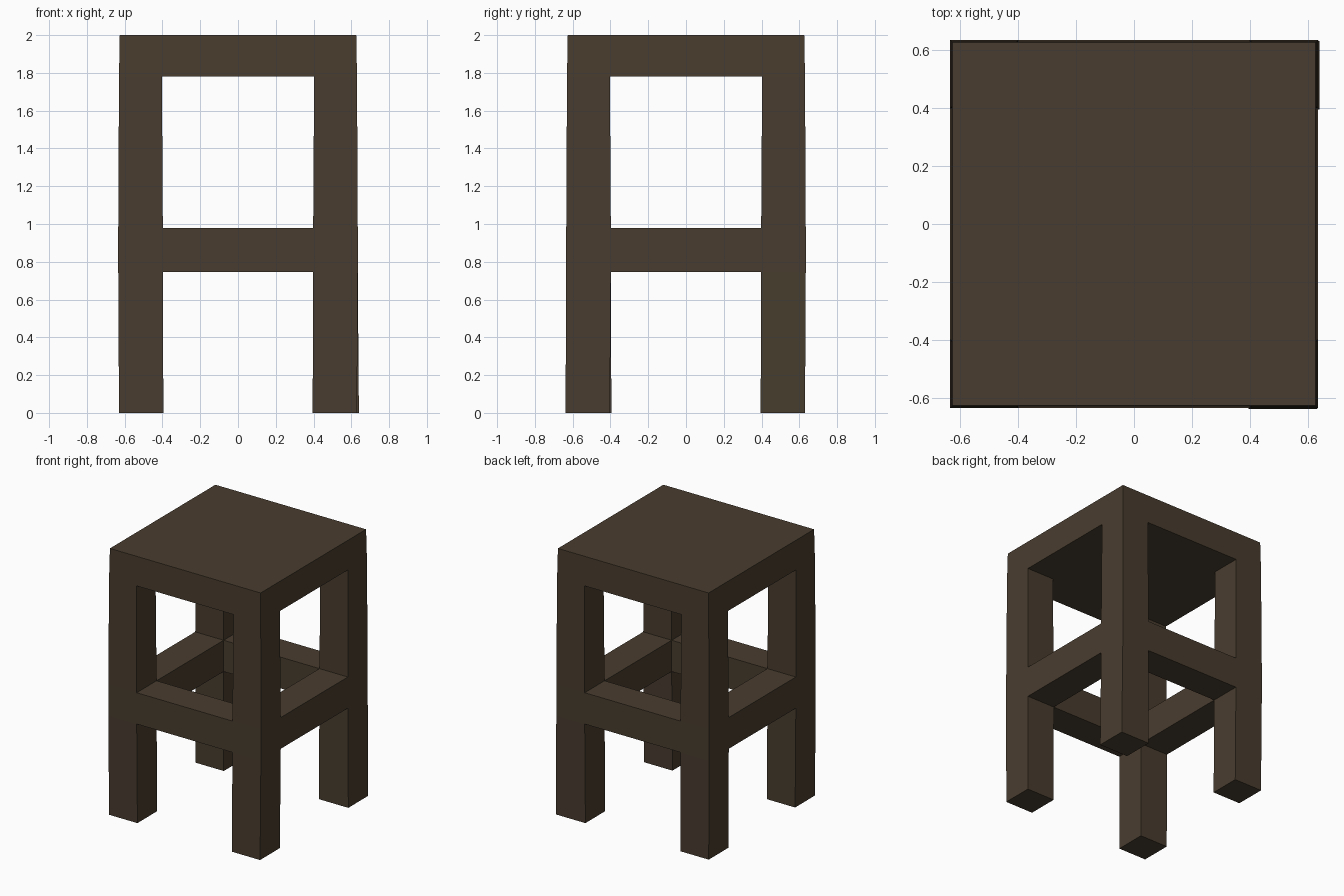
import bpy, bmesh
from mathutils import Vector

if "Cube" in bpy.data.objects:
    bpy.data.objects.remove(bpy.data.objects["Cube"])

wood = bpy.data.materials.new("dark brown wood")
wood.diffuse_color = (0.066, 0.046, 0.028, 1)
wood.use_nodes = True
wood.node_tree.nodes["Principled BSDF"].inputs["Base Color"].default_value = wood.diffuse_color

# Height levels: feet, rail underside, rail top, seat underside, seat top
LEVELS = [0.0, 0.745, 0.98, 1.78, 2.0]
# Outer and inner half widths at each level (slightly uneven, hand-hewn look)
OUTER = [0.63, 0.634, 0.634, 0.63, 0.626]
INNER = [0.395, 0.398, 0.398, 0.403, 0.40]


def solid(i, j, k):
    """Which cells of the 3 x 3 x 4 lattice hold wood."""
    if not (0 <= i < 3 and 0 <= j < 3 and 0 <= k < 4):
        return False
    if k == 3:                       # seat slab
        return True
    if k == 1:                       # rail ring
        return (i, j) != (1, 1)
    return i != 1 and j != 1         # four posts


def point(i, j, k):
    xs = [-OUTER[k], -INNER[k], INNER[k], OUTER[k]]
    p = Vector((xs[i], xs[j], LEVELS[k]))
    # Gentle splay of the feet seen in the elevations
    if k == 0 and i == 3 and j >= 2:
        p.x += 0.01
    if k == 0 and j <= 1 and i >= 2:
        p.y -= 0.008
    return p


bm = bmesh.new()
verts = {}


def vert(c):
    if c not in verts:
        verts[c] = bm.verts.new(point(*c))
    return verts[c]


# Skin every boundary between wood and air
for i in range(3):
    for j in range(3):
        for k in range(4):
            if not solid(i, j, k):
                continue
            for axis in range(3):
                for side in (0, 1):
                    n = [i, j, k]
                    n[axis] += 1 if side else -1
                    if solid(*n):
                        continue
                    u, v = (axis + 1) % 3, (axis + 2) % 3
                    ring = []
                    for du, dv in ((0, 0), (1, 0), (1, 1), (0, 1)):
                        c = [i, j, k]
                        c[axis] += side
                        c[u] += du
                        c[v] += dv
                        ring.append(vert(tuple(c)))
                    bm.faces.new(ring if side else ring[::-1])

mesh = bpy.data.meshes.new("stool")
bm.to_mesh(mesh)
bm.free()
mesh.materials.append(wood)
stool = bpy.data.objects.new("stool", mesh)
bpy.context.collection.objects.link(stool)
